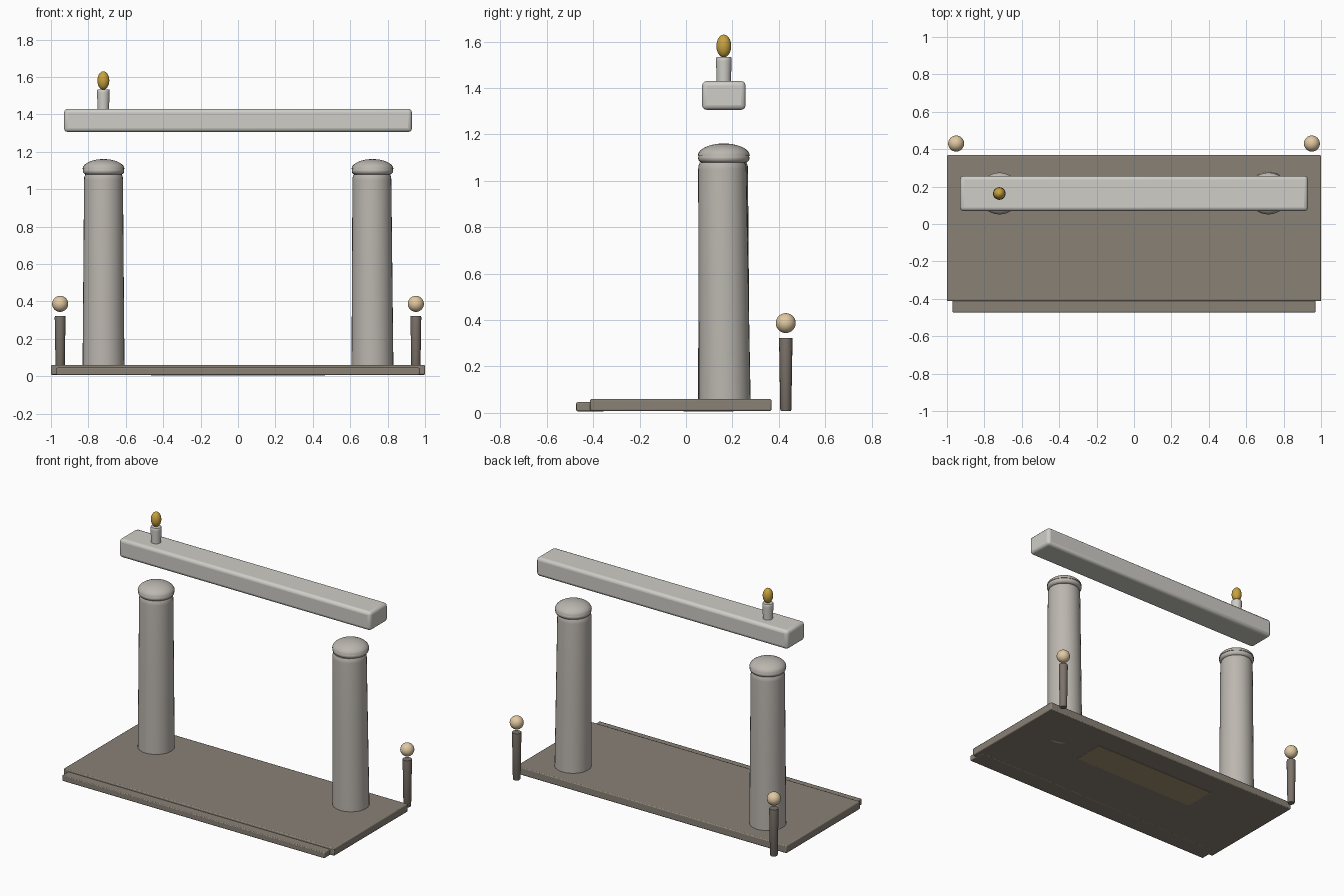
import bpy, math

if "Cube" in bpy.data.objects:
    bpy.data.objects.remove(bpy.data.objects["Cube"])


def material(name, rgb):
    m = bpy.data.materials.new(name)
    m.diffuse_color = (*rgb, 1)
    m.use_nodes = True
    m.node_tree.nodes["Principled BSDF"].inputs["Base Color"].default_value = m.diffuse_color
    return m


STONE = material("pale_stone", (0.50, 0.47, 0.43))
LIGHT = material("light_stone", (0.62, 0.61, 0.57))
DARK = material("dark_stone", (0.25, 0.22, 0.18))
POST = material("post_stone", (0.20, 0.17, 0.145))
GOLD = material("gold_flame", (0.58, 0.36, 0.05))
GLOW = material("warm_globe", (0.75, 0.58, 0.36))
INLAY = material("brown_inlay", (0.36, 0.29, 0.17))


def finish(name, mat, angle=35):
    ob = bpy.context.object
    ob.name = name
    ob.data.materials.append(mat)
    bpy.ops.object.shade_smooth_by_angle(angle=math.radians(angle))
    return ob


def block(name, lo, hi, bevel, mat, segments=2):
    """Bevelled box between two corners."""
    bpy.ops.mesh.primitive_cube_add(size=1, location=[(a + b) / 2 for a, b in zip(lo, hi)])
    ob = bpy.context.object
    ob.scale = [b - a for a, b in zip(lo, hi)]
    bpy.ops.object.transform_apply(location=False, rotation=False, scale=True)
    finish(name, mat, 30)
    if bevel:
        mod = ob.modifiers.new("bevel", 'BEVEL')
        mod.width, mod.segments = bevel, segments
    return ob


def lathe(name, profile, loc, mat, n=32):
    """Closed solid of revolution from (radius, z) points, bottom to top."""
    verts = [(r * math.cos(2 * math.pi * i / n), r * math.sin(2 * math.pi * i / n), z)
             for r, z in profile for i in range(n)]
    faces = [(k * n + i, k * n + (i + 1) % n, (k + 1) * n + (i + 1) % n, (k + 1) * n + i)
             for k in range(len(profile) - 1) for i in range(n)]
    faces.append(tuple(reversed(range(n))))
    faces.append(tuple(range((len(profile) - 1) * n, len(profile) * n)))
    me = bpy.data.meshes.new(name)
    me.from_pydata(verts, [], faces)
    ob = bpy.data.objects.new(name, me)
    ob.location = loc
    bpy.context.collection.objects.link(ob)
    bpy.ops.object.select_all(action='DESELECT')
    ob.select_set(True)
    bpy.context.view_layer.objects.active = ob
    return finish(name, mat)


def ball(name, loc, radii, mat):
    bpy.ops.mesh.primitive_uv_sphere_add(segments=24, ring_count=14, radius=1, location=loc)
    bpy.context.object.scale = radii
    bpy.ops.object.transform_apply(location=False, rotation=False, scale=True)
    return finish(name, mat, 60)


# Base slab, front step and the inlay on the underside
block("base_slab", (-1, -0.413, 0.008), (1, 0.368, 0.06), 0.006, DARK)
block("front_step", (-0.97, -0.473, 0.007), (0.97, -0.35, 0.046), 0.005, DARK)
block("underside_inlay", (-0.465, -0.01, 0.005), (0.465, 0.205, 0.02), 0, INLAY)

COL_Y, POST_Y = 0.163, 0.43
for side, s in (("left", -1), ("right", 1)):
    # Tapered column
    x = 0.719 * s
    col = lathe(side + "_column", [(0.112, 0.009), (0.112, 0.06), (0.108, 0.55), (0.104, 1.05),
                                   (0.103, 1.065), (0.097, 1.08)], (x, COL_Y, 0), STONE)
    if s > 0:
        col.rotation_euler = (0.01, -0.003, 0)
        col.location.y += 0.004

    # Collar ring and domed cap
    bpy.ops.mesh.primitive_torus_add(major_segments=32, minor_segments=12, major_radius=0.091,
                                     minor_radius=0.02, location=(x, COL_Y, 1.098))
    finish(side + "_collar", STONE, 60)
    dome = [(0.112 * math.cos(t * math.pi / 18), 1.108 + 0.053 * math.sin(t * math.pi / 18))
            for t in (0, 1, 2, 3, 4, 5, 6, 7, 8, 8.8)]
    lathe(side + "_cap", dome, (x, COL_Y, 0), STONE)

    # Small back post with floating globe
    px = 0.951 * s
    lathe(side + "_post", [(0.021, 0.008), (0.024, 0.014), (0.029, 0.315), (0.028, 0.323)],
          (px, POST_Y, 0), POST, 16)
    ball(side + "_globe", (px, POST_Y, 0.387), (0.043, 0.043, 0.043), GLOW)

# Crossbeam hovering over the columns
block("crossbeam", (-0.93, 0.069, 1.306), (0.93, 0.257, 1.43), 0.02, LIGHT, 3)

# Candle with flame on the beam
lathe("candle", [(0.031, 1.42), (0.031, 1.45), (0.034, 1.515), (0.034, 1.528), (0.031, 1.533)],
      (-0.72, COL_Y, 0), LIGHT, 20)
ball("flame", (-0.72, COL_Y, 1.581), (0.032, 0.032, 0.049), GOLD)
